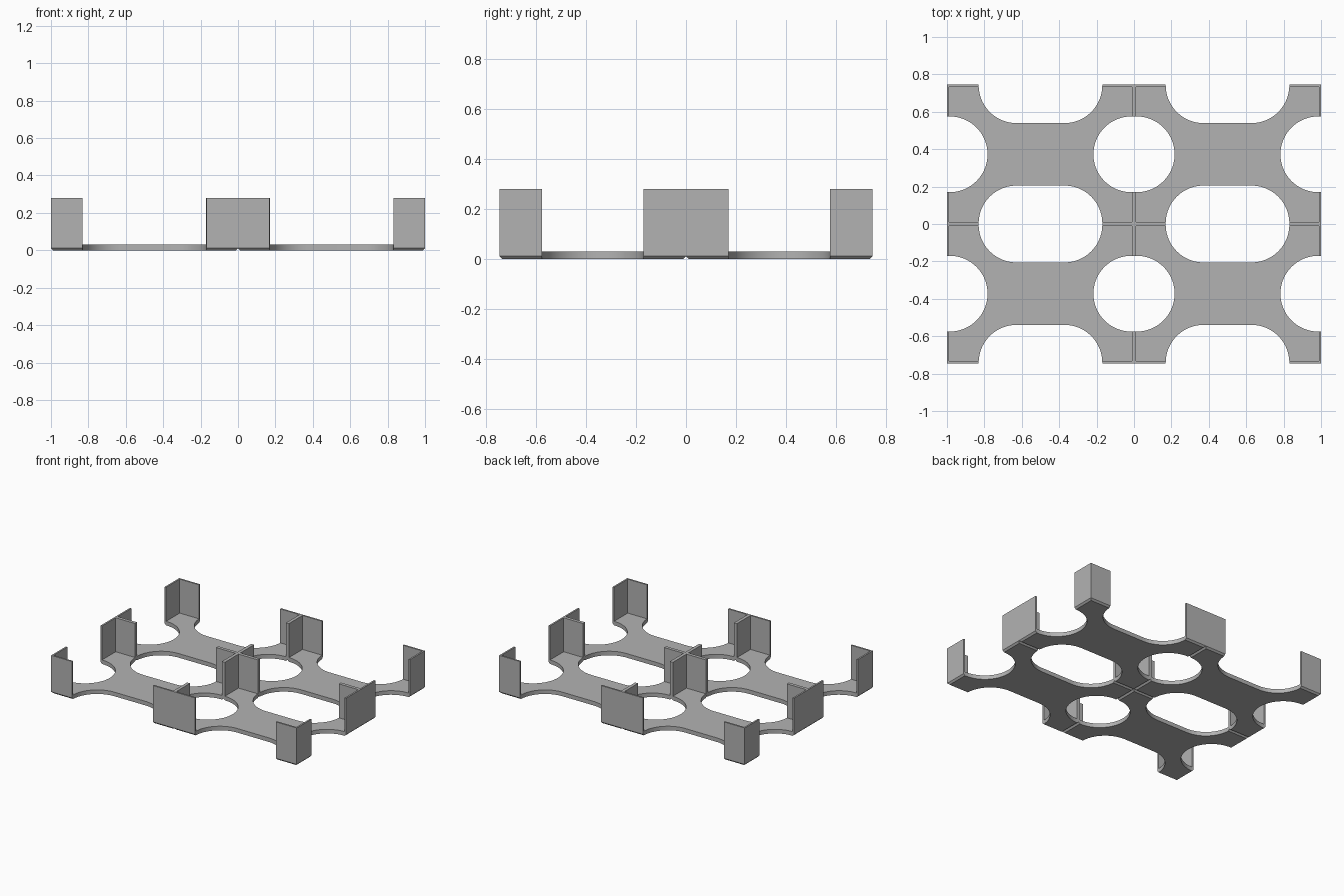
import bpy, bmesh, math
from mathutils import Matrix

if "Cube" in bpy.data.objects:
    bpy.data.objects.remove(bpy.data.objects["Cube"])

HX, HY, HEIGHT = 0.5, 0.3725, 0.28   # half size and height of one tray
FLOOR, WALL, CHAMFER = 0.03, 0.012, 0.012

grey = bpy.data.materials.new("plain_grey")
grey.use_nodes = True
colour = (0.45, 0.45, 0.45, 1)
grey.diffuse_color = colour
grey.node_tree.nodes["Principled BSDF"].inputs["Base Color"].default_value = colour


def make_object(name, bm):
    bmesh.ops.recalc_face_normals(bm, faces=bm.faces)
    mesh = bpy.data.meshes.new(name)
    bm.to_mesh(mesh)
    bm.free()
    mesh.materials.append(grey)
    obj = bpy.data.objects.new(name, mesh)
    bpy.context.collection.objects.link(obj)
    return obj


def box(name, hx, hy, z0, z1, chamfer=0):
    """Box between two heights, with an optional chamfer round its base."""
    bm = bmesh.new()
    bmesh.ops.create_cube(bm, size=1)
    for v in bm.verts:
        v.co = (v.co.x * 2 * hx, v.co.y * 2 * hy, z1 if v.co.z > 0 else z0)
    if chamfer:
        base = [e for e in bm.edges if all(v.co.z == z0 for v in e.verts)]
        bmesh.ops.bevel(bm, geom=base, offset=chamfer, segments=1, affect='EDGES')
    return make_object(name, bm)


def slot(name, edge, half_straight, radius, inset, angle):
    """Round-ended prism that opens outward through one side of the tray."""
    steps = 24
    points = [(-half_straight - radius, edge + 0.1), (half_straight + radius, edge + 0.1)]
    for side in (1, -1):
        for i in range(steps + 1):
            t = math.pi / 2 * (i / steps if side > 0 else 1 + i / steps)
            if side < 0 and i == 0 and half_straight == 0:
                continue
            points.append((side * half_straight + radius * math.cos(t),
                           edge - inset - radius * math.sin(t)))
    bm = bmesh.new()
    face = bm.faces.new([bm.verts.new((x, y, -0.1)) for x, y in points])
    new = bmesh.ops.extrude_face_region(bm, geom=[face])["geom"]
    bmesh.ops.translate(bm, vec=(0, 0, 0.6),
                        verts=[g for g in new if isinstance(g, bmesh.types.BMVert)])
    bm.transform(Matrix.Rotation(angle, 4, 'Z'))
    return make_object(name, bm)


# Solid tray blank, then the cavity and one slot in each side
blank = box("tray_blank", HX, HY, 0, HEIGHT, CHAMFER)
cutters = [box("cavity_cutter", HX - WALL, HY - WALL, FLOOR, HEIGHT + 0.1)]
for turn in range(4):
    angle = turn * math.pi / 2
    if turn % 2 == 0:
        cutters.append(slot("long_side_cutter", HY, 0.128, 0.2025, 0.003, angle))
    else:
        cutters.append(slot("short_side_cutter", HX, 0, 0.2025, 0.0145, angle))
for cutter in cutters:
    cutter.hide_render = True
    mod = blank.modifiers.new(cutter.name, 'BOOLEAN')
    mod.operation, mod.solver, mod.object = 'DIFFERENCE', 'EXACT', cutter

# Bake the cut shape and discard the helpers
depsgraph = bpy.context.evaluated_depsgraph_get()
tray_mesh = bpy.data.meshes.new_from_object(blank.evaluated_get(depsgraph))
tray_mesh.name = "corner_tray"
tray_mesh.materials.clear()
tray_mesh.materials.append(grey)
for helper in cutters + [blank]:
    bpy.data.objects.remove(helper)

# Four trays side by side
for sx, x_name in ((-1, "right"), (1, "left")):
    for sy, y_name in ((-1, "front"), (1, "back")):
        tray = bpy.data.objects.new(f"{y_name}_{x_name}_tray", tray_mesh)
        tray.location = (sx * HX, sy * HY, 0)
        bpy.context.collection.objects.link(tray)
        tray.select_set(True)
        bpy.context.view_layer.objects.active = tray

bpy.ops.object.shade_smooth_by_angle(angle=math.radians(30))
